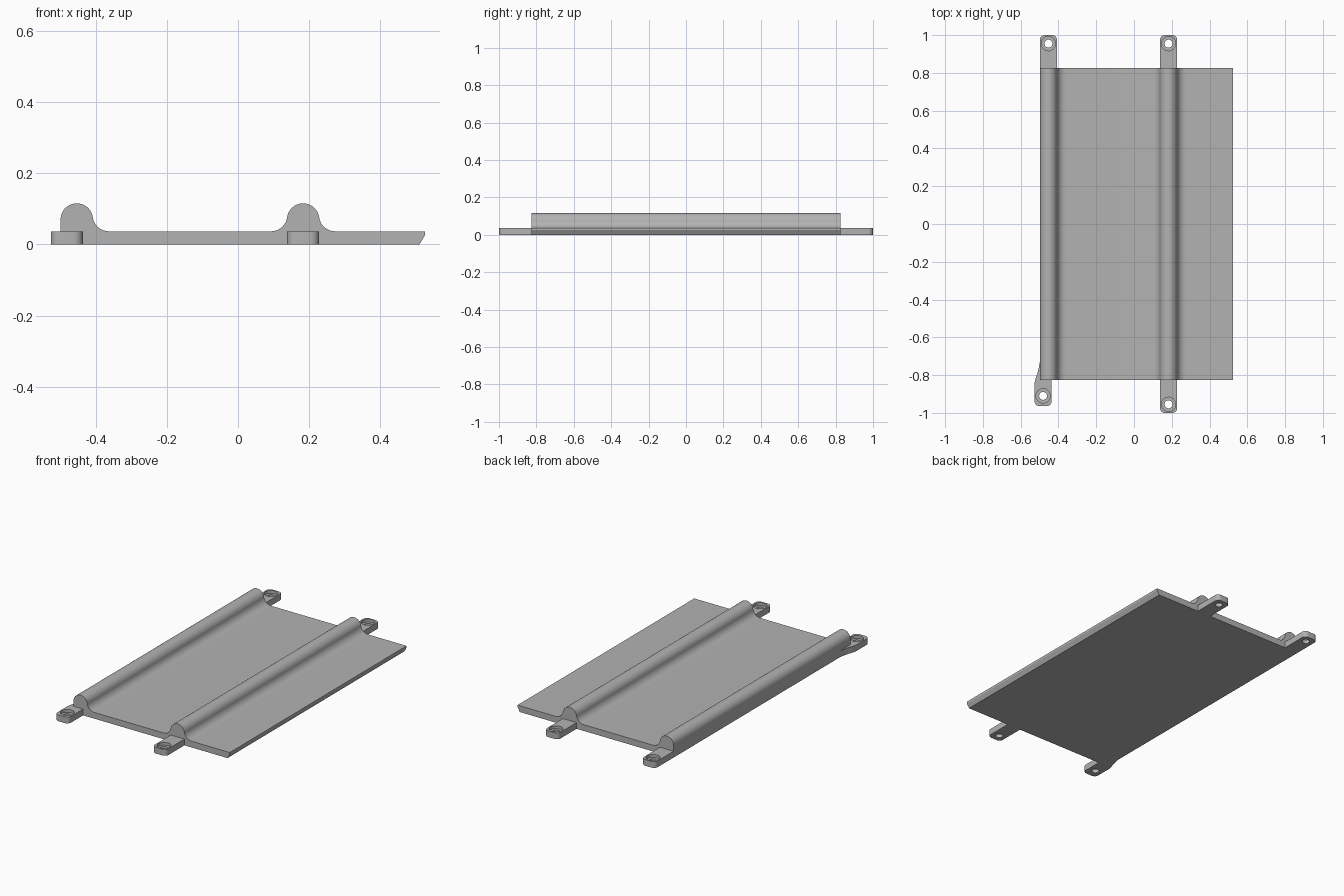
import bpy
import bmesh
from math import sin, cos, pi, asin

cube = bpy.data.objects.get("Cube")
if cube:
    bpy.data.objects.remove(cube, do_unlink=True)

grey = bpy.data.materials.new("matte_grey")
grey.use_nodes = True
grey.diffuse_color = (0.45, 0.45, 0.45, 1)
grey.node_tree.nodes["Principled BSDF"].inputs["Base Color"].default_value = grey.diffuse_color

THICK = 0.037      # plate and tab thickness
HALF_Y = 0.827     # half length of the plate
R = 0.0455         # ridge and fillet radius
RIDGE_Z = 0.07     # height of the ridge axis
TAB_W = 0.045      # half width of a tab


def arc(cx, cy, r, a0, a1, n=14):
    return [(cx + r * cos(a0 + (a1 - a0) * i / n),
             cy + r * sin(a0 + (a1 - a0) * i / n)) for i in range(n + 1)]


def finish(name, bm):
    bmesh.ops.recalc_face_normals(bm, faces=bm.faces)
    mesh = bpy.data.meshes.new(name)
    bm.to_mesh(mesh)
    bm.free()
    mesh.materials.append(grey)
    obj = bpy.data.objects.new(name, mesh)
    bpy.context.collection.objects.link(obj)
    return obj


def activate(obj):
    bpy.ops.object.select_all(action='DESELECT')
    obj.select_set(True)
    bpy.context.view_layer.objects.active = obj


def prism(name, points, offset):
    """Extrude a closed outline of 3D points along an offset."""
    bm = bmesh.new()
    face = bm.faces.new([bm.verts.new(p) for p in points])
    ext = bmesh.ops.extrude_face_region(bm, geom=[face])
    bmesh.ops.translate(bm, vec=offset,
                        verts=[v for v in ext["geom"] if isinstance(v, bmesh.types.BMVert)])
    return finish(name, bm)


def smooth(obj):
    activate(obj)
    bpy.ops.object.shade_smooth_by_angle(angle=pi / 6)


def drill(obj, x, y):
    """Cut a through hole with a flat counterbore."""
    n = 32
    bm = bmesh.new()
    rings = []
    for r, z in [(0.021, -0.01), (0.021, 0.02), (0.038, 0.02), (0.038, 0.06)]:
        rings.append([bm.verts.new((x + px, y + py, z))
                      for px, py in arc(0, 0, r, 0, 2 * pi, n)[:-1]])
    for a, b in zip(rings, rings[1:]):
        for i in range(n):
            j = (i + 1) % n
            bm.faces.new((a[i], a[j], b[j], b[i]))
    bm.faces.new(rings[0])
    bm.faces.new(rings[-1])
    cutter = finish("hole_cutter", bm)
    cutter.hide_render = True
    mod = obj.modifiers.new("hole", 'BOOLEAN')
    mod.operation = 'DIFFERENCE'
    mod.solver = 'EXACT'
    mod.object = cutter
    activate(obj)
    bpy.ops.object.modifier_apply(modifier=mod.name)
    bpy.data.objects.remove(cutter, do_unlink=True)


# Plate with two filleted ridges, as one swept cross-section
fillet_z = THICK + R
tilt = asin((fillet_z - RIDGE_Z) / (2 * R))
reach = 2 * R * cos(tilt)
ridge_a, ridge_b = -0.453, 0.183


def right_slope(x):
    return arc(x + reach, fillet_z, R, pi + tilt, 1.5 * pi)[1:]


def left_slope(x):
    return arc(x - reach, fillet_z, R, -pi / 2, -tilt)


profile = [(ridge_a - R, 0)]
profile += arc(ridge_a, RIDGE_Z, R, pi, tilt, 24) + right_slope(ridge_a)
profile += left_slope(ridge_b)
profile += arc(ridge_b, RIDGE_Z, R, pi - tilt, tilt, 24)[1:] + right_slope(ridge_b)
profile += [(0.525, THICK), (0.525, 0.025), (0.51, 0)]
smooth(prism("ridged_plate", [(x, -HALF_Y, z) for x, z in profile], (0, 2 * HALF_Y, 0)))


# Screw tabs with rounded outer corners
def tab_end(x, tip, side):
    """Outline of the outer end of a tab, from its -x to its +x edge."""
    r = 0.025
    pts = []
    for cx, a0, a1 in [(x - TAB_W + r, pi, pi / 2), (x + TAB_W - r, pi / 2, 0)]:
        pts += [(px, tip + side * (py - r)) for px, py in arc(cx, 0, r, a0, a1, 8)]
    return pts


def tab(name, outline, x, y):
    obj = prism(name, [(px, py, 0) for px, py in outline], (0, 0, THICK))
    drill(obj, x, y)
    smooth(obj)


for name, x, side in [("back_right_tab", ridge_a, 1), ("back_left_tab", ridge_b, 1),
                      ("front_left_tab", ridge_b, -1)]:
    root = side * HALF_Y
    outline = [(x - TAB_W, root)] + tab_end(x, side, side) + [(x + TAB_W, root)]
    tab(name, outline, x, side * 0.955)

# Offset tab that flares out of the side of the plate
edge = ridge_a - R
x = -0.481
outline = [(edge, -0.73), (-0.504, -0.76), (-0.511, -0.79), (-0.52, -0.815), (x - TAB_W, -0.84)]
outline += tab_end(x, -0.964, -1)
outline += [(x + TAB_W, -HALF_Y), (edge, -HALF_Y)]
tab("front_right_tab", outline, x, -0.91)
